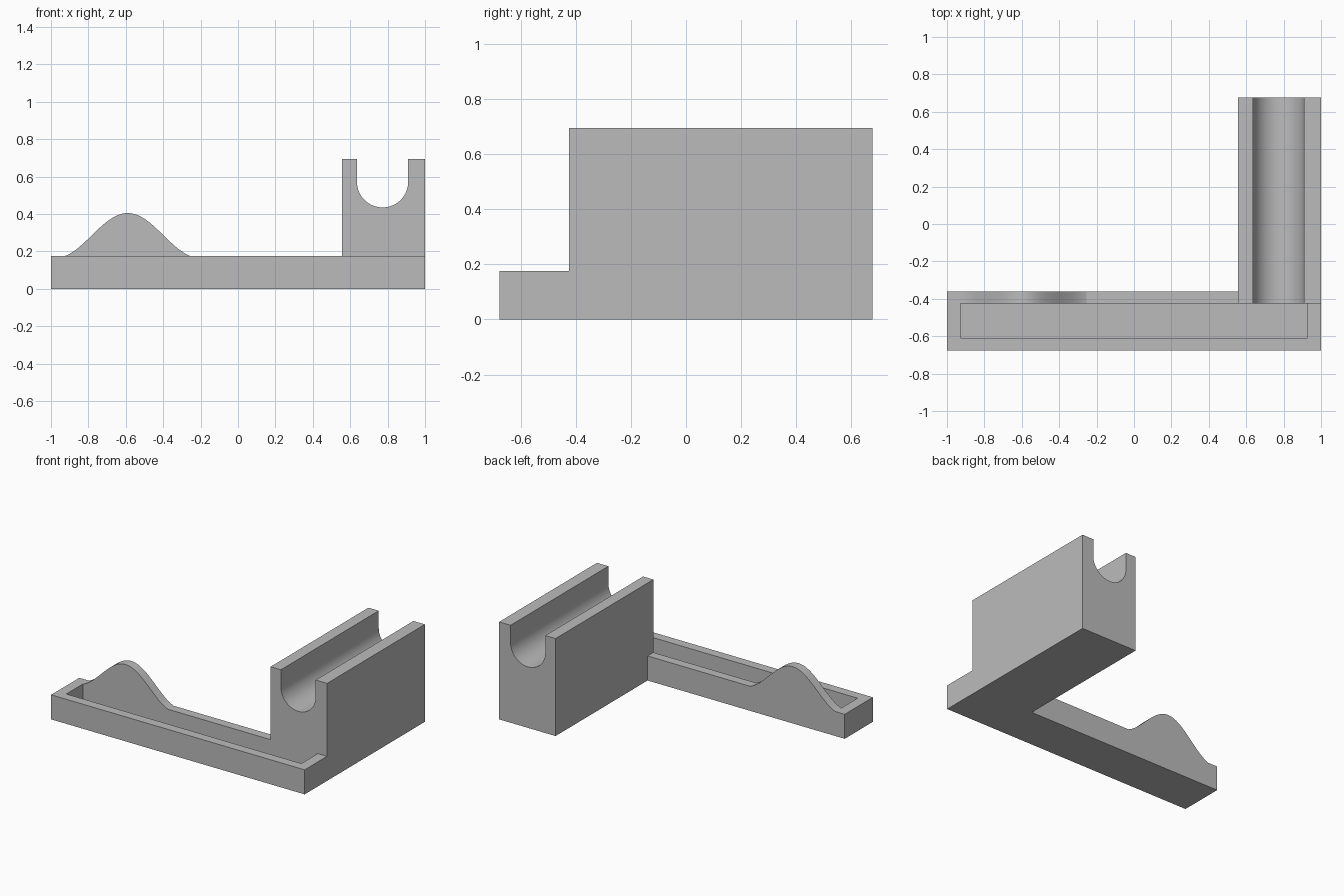
import bpy, bmesh, math

cube = bpy.data.objects.get("Cube")
if cube:
    bpy.data.objects.remove(cube, do_unlink=True)

grey = bpy.data.materials.new("plain grey")
grey.use_nodes = True
colour = (0.5, 0.5, 0.5, 1)
grey.diffuse_color = colour
grey.node_tree.nodes["Principled BSDF"].inputs["Base Color"].default_value = colour

FRONT, BACK = -0.677, 0.677
INNER, WALL_BACK = -0.425, -0.36
RIM = 0.175


def extrude_profile(name, points, y0, y1):
    """Solid from an outline in the x-z plane, extruded along y."""
    bm = bmesh.new()
    face = bm.faces.new([bm.verts.new((x, y0, z)) for x, z in points])
    new = bmesh.ops.extrude_face_region(bm, geom=[face])["geom"]
    moved = [v for v in new if isinstance(v, bmesh.types.BMVert)]
    bmesh.ops.translate(bm, verts=moved, vec=(0, y1 - y0, 0))
    bmesh.ops.recalc_face_normals(bm, faces=bm.faces)
    mesh = bpy.data.meshes.new(name)
    bm.to_mesh(mesh)
    bm.free()
    mesh.materials.append(grey)
    obj = bpy.data.objects.new(name, mesh)
    bpy.context.collection.objects.link(obj)
    return obj


def box(x0, x1, z0, z1):
    return [(x0, z0), (x1, z0), (x1, z1), (x0, z1)]


def combine(target, other, operation):
    """Apply a boolean and discard the operand."""
    mod = target.modifiers.new(operation.title(), 'BOOLEAN')
    mod.operation = operation
    mod.solver = 'EXACT'
    mod.object = other
    bpy.context.view_layer.objects.active = target
    bpy.ops.object.modifier_apply(modifier=mod.name)
    bpy.data.objects.remove(other, do_unlink=True)


# Long tray
stand = extrude_profile("tray_stand", box(-1, 1, 0, RIM), FRONT, WALL_BACK)

# Bell-shaped hump on the tray's back wall
mid, half, height, steps = -0.59, 0.335, 0.23, 40
end = math.cos(0.87 * math.pi)
hump = [(mid - half, 0.1), (mid + half, 0.1)]
for i in range(steps + 1):
    t = 1 - 2 * i / steps
    rise = (math.cos(0.87 * math.pi * t) - end) / (1 - end)
    hump.append((mid + half * t, RIM + height * rise))
combine(stand, extrude_profile("hump", hump, INNER, WALL_BACK), 'UNION')

# Tall block with a round-bottomed channel
left, right, top = 0.555, 1, 0.695
cx, radius, cz = 0.773, 0.137, 0.572
block = [(left, 0), (right, 0), (right, top), (cx + radius, top)]
for i in range(33):
    a = -math.pi * i / 32
    block.append((cx + radius * math.cos(a), cz + radius * math.sin(a)))
block += [(cx - radius, top), (left, top)]
combine(stand, extrude_profile("block", block, INNER, BACK), 'UNION')

# Recess of the tray
recess = extrude_profile("recess", box(-0.927, 0.927, 0.05, 0.3), -0.61, INNER)
combine(stand, recess, 'DIFFERENCE')

# Smooth curves, crisp edges
bpy.ops.object.select_all(action='DESELECT')
stand.select_set(True)
bpy.context.view_layer.objects.active = stand
bpy.ops.object.shade_smooth_by_angle(angle=math.radians(20))
